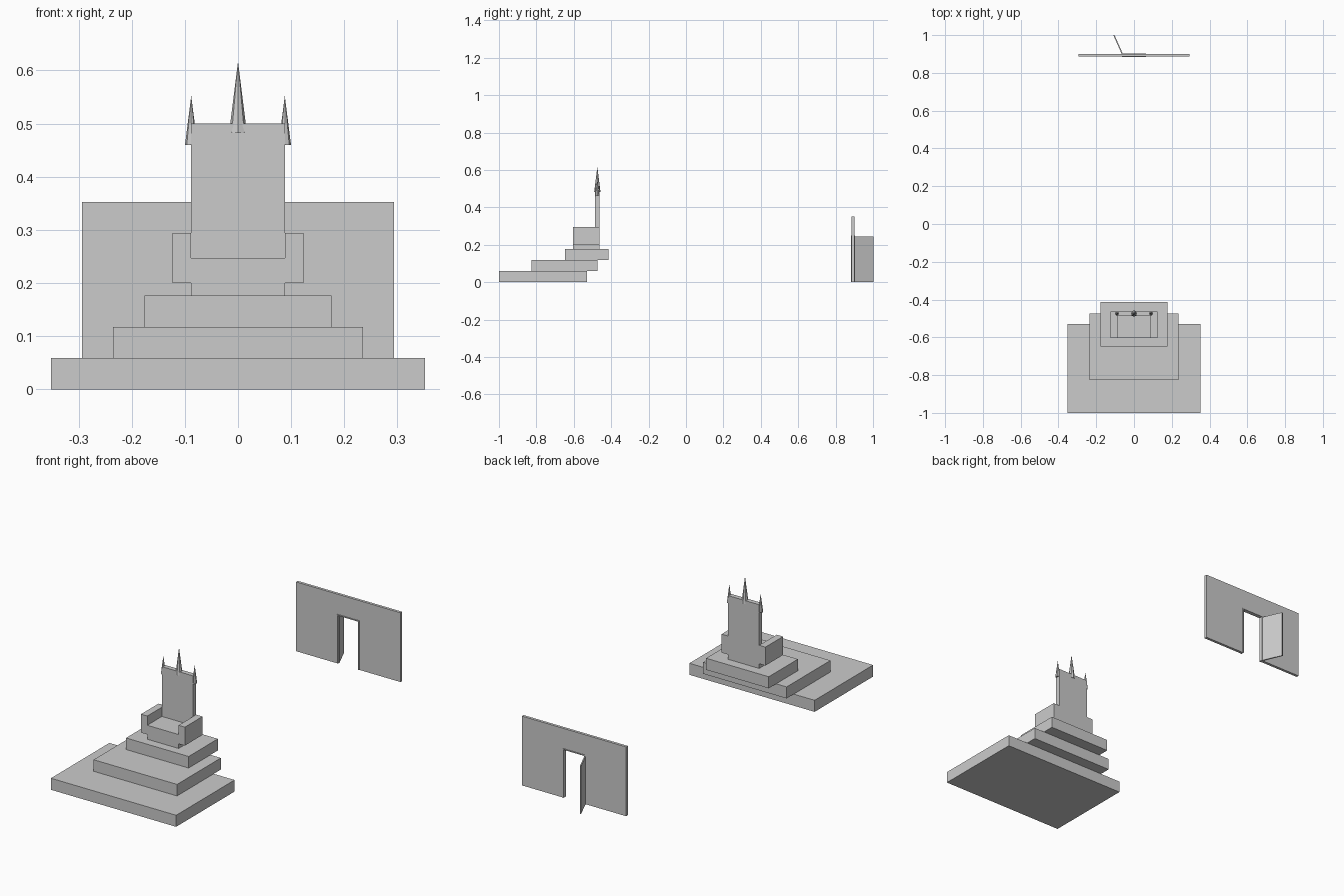
import bpy
import math

cube = bpy.data.objects.get("Cube")
if cube:
    bpy.data.objects.remove(cube, do_unlink=True)

U = 0.0587  # one module of the layout

stone = bpy.data.materials.new("light_grey_stone")
stone.use_nodes = True
grey = (0.6, 0.6, 0.6, 1)
stone.diffuse_color = grey
stone.node_tree.nodes["Principled BSDF"].inputs["Base Color"].default_value = grey


def finish(name):
    ob = bpy.context.object
    ob.name = name
    ob.data.materials.append(stone)
    return ob


def box(name, x, y, z):
    """Box from (min, max) pairs."""
    bpy.ops.mesh.primitive_cube_add(size=1)
    ob = finish(name)
    for v in ob.data.vertices:
        for axis, (lo, hi) in enumerate((x, y, z)):
            v.co[axis] = lo if v.co[axis] < 0 else hi
    return ob


def spike(name, x, radius, bottom, tip):
    bpy.ops.mesh.primitive_cone_add(vertices=8, radius1=radius, depth=tip - bottom,
                                    location=(x, -0.474, (bottom + tip) / 2))
    return finish(name)


# Stepped platform, each step set further back
steps = [("lower_step", 6, -1.0, 8), ("middle_step", 4, -0.825, 6), ("upper_step", 3, -0.648, 4)]
for i, (name, half, front, depth) in enumerate(steps):
    box(name, (-half * U, half * U), (front, front + depth * U), (i * U, (i + 1) * U))

# Throne: seat, tall back and two arms
front, back = -0.603, -0.462
side = 1.5 * U
box("seat", (-side, side), (front, back), (3 * U, 0.247))
box("seat_back", (-side, side), (back - 0.0235, back), (0.247, 0.5))
for name, s in (("left_arm", 1), ("right_arm", -1)):
    box(name, sorted((s * side, s * 2.1 * U)), (front, back), (0.2, 0.294))

# Spikes on the back
spike("middle_spike", 0, 0.0168, 0.482, 0.617)
for name, s in (("left_spike", 1), ("right_spike", -1)):
    spike(name, s * side, 0.2 * U, 0.46, 0.552)

# Wall with a doorway, extruded from a single outline
w, d, top, head = 5 * U, U, 6 * U, 0.246
outline = [(-w, 0), (-w, top), (w, top), (w, 0), (d, 0), (d, head), (-d, head), (-d, 0)]
y0, y1 = 0.886, 0.9
n = len(outline)
verts = [(x, y, z) for y in (y0, y1) for x, z in outline]
faces = [list(range(n)), list(range(2 * n - 1, n - 1, -1))]
faces += [[i, i + n, (i + 1) % n + n, (i + 1) % n] for i in range(n)]
mesh = bpy.data.meshes.new("wall")
mesh.from_pydata(verts, [], faces)
mesh.materials.append(stone)
wall = bpy.data.objects.new("wall", mesh)
bpy.context.collection.objects.link(wall)

# Slim door frame around the opening
f, lip = 0.004, 0.003
fy = (y0 - lip, y1 + lip)
for name, s in (("left_jamb", 1), ("right_jamb", -1)):
    box(name, sorted((s * (d - 0.001), s * (d + f))), fy, (0, head + f))
box("door_head", (-d, d), fy, (head - 0.001, head + f))

# Door swung open behind the wall
door = box("door", (0, 2 * U), (-0.003, 0.003), (0, 0.243))
door.location = (-d, 0.893, 0)
door.rotation_euler.z = math.radians(114)
